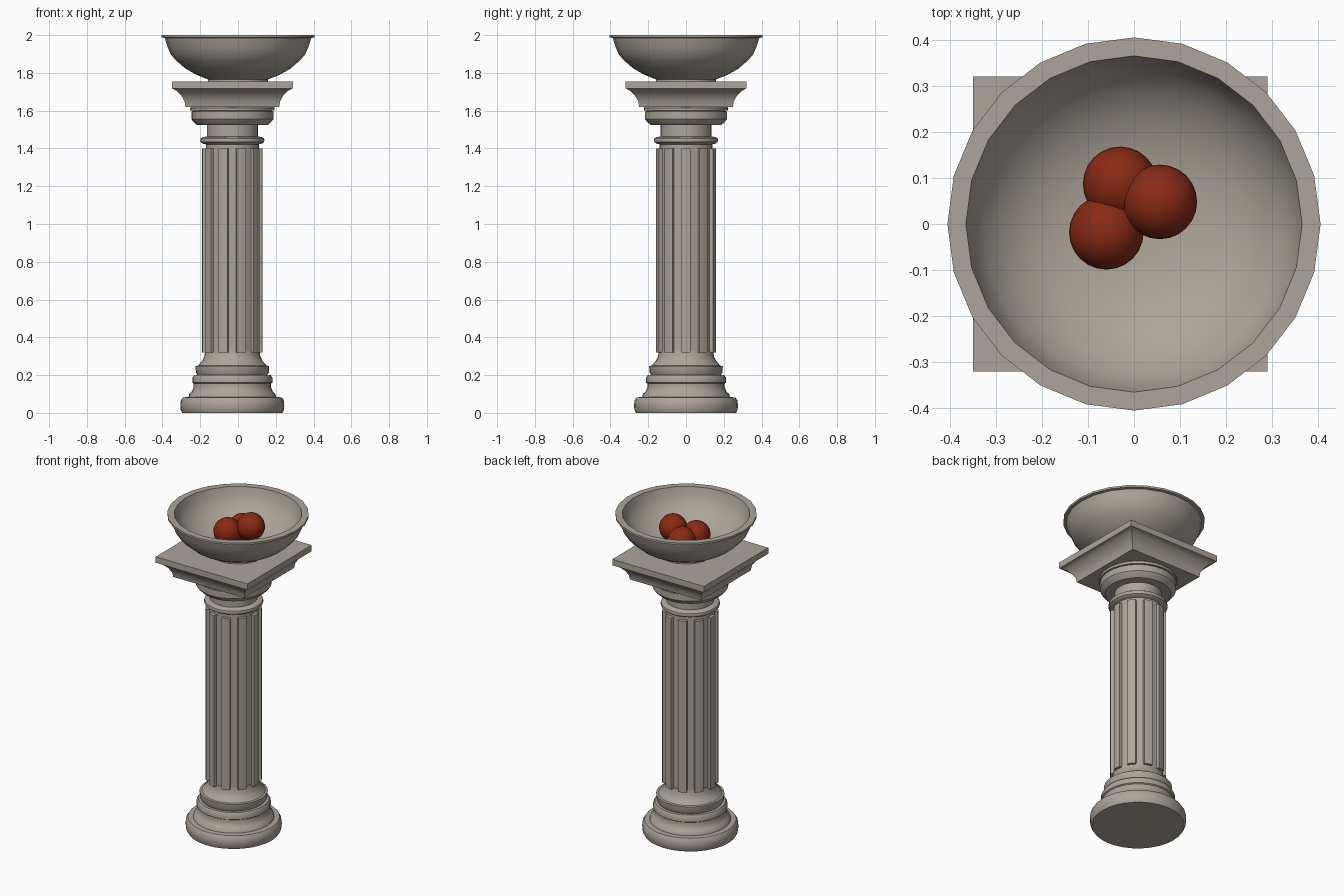
import bpy, bmesh, math
from mathutils import Matrix

if "Cube" in bpy.data.objects:
    bpy.data.objects.remove(bpy.data.objects["Cube"])

CX = -0.03  # column axis sits slightly left of the bowl axis


def material(name, rgb):
    m = bpy.data.materials.new(name)
    m.diffuse_color = (*rgb, 1)
    m.use_nodes = True
    m.node_tree.nodes["Principled BSDF"].inputs["Base Color"].default_value = m.diffuse_color
    return m


stone = material("warm grey stone", (0.42, 0.375, 0.325))
red = material("deep red", (0.25, 0.022, 0.007))


def finish(name, bm, mat, loc=(0, 0, 0), angle=35):
    bmesh.ops.recalc_face_normals(bm, faces=bm.faces)
    me = bpy.data.meshes.new(name)
    bm.to_mesh(me)
    bm.free()
    me.materials.append(mat)
    me.shade_smooth()
    me.set_sharp_from_angle(angle=math.radians(angle))
    ob = bpy.data.objects.new(name, me)
    ob.location = loc
    bpy.context.collection.objects.link(ob)
    return ob


def loft(rings):
    """Skin a list of equal-length point rings and cap both ends."""
    bm = bmesh.new()
    vs = [[bm.verts.new(p) for p in ring] for ring in rings]
    n = len(vs[0])
    for a, b in zip(vs, vs[1:]):
        for i in range(n):
            j = (i + 1) % n
            bm.faces.new((a[i], a[j], b[j], b[i]))
    bm.faces.new(vs[0][::-1])
    bm.faces.new(vs[-1])
    return bm


def circle(r, z, n):
    return [(r * math.cos(math.tau * i / n), r * math.sin(math.tau * i / n), z) for i in range(n)]


def turned(name, profile, n, loc=(CX, 0, 0)):
    return finish(name, loft([circle(r, z, n) for r, z in profile]), stone, loc)


# Round moulded base
turned("column_base", [
    (0.265, 0), (0.273, 0.015), (0.275, 0.04), (0.273, 0.065), (0.262, 0.082), (0.232, 0.084),
    (0.228, 0.10), (0.215, 0.112), (0.205, 0.135), (0.205, 0.155), (0.212, 0.16), (0.212, 0.185),
    (0.203, 0.20), (0.185, 0.20), (0.193, 0.215), (0.195, 0.248), (0.182, 0.25), (0.16, 0.275),
    (0.148, 0.30), (0.144, 0.33)], 32)

# Fluted shaft: ten raised ribs separated by shallow grooves
section = []
for k in range(10):
    for deg, r in ((-9, 0.16), (0, 0.161), (9, 0.16), (10, 0.142), (18, 0.139), (26, 0.142)):
        a = math.radians(36 * k + deg)
        section.append((r * math.cos(a), r * math.sin(a)))
finish("fluted_shaft", loft([[(x, y, z) for x, y in section] for z in (0.32, 1.40)]), stone, (CX, 0, 0))

# Neck ring, neck and round capital
turned("column_capital", [
    (0.14, 1.39), (0.14, 1.422), (0.155, 1.425), (0.167, 1.433), (0.17, 1.443), (0.167, 1.453),
    (0.155, 1.461), (0.135, 1.463), (0.135, 1.525), (0.188, 1.525), (0.205, 1.54), (0.217, 1.555),
    (0.217, 1.595), (0.205, 1.60), (0.223, 1.60), (0.223, 1.615), (0.21, 1.625)], 32)

# Square top slab with a curved underside
slab = []
for h, z in ((0.248, 1.62), (0.253, 1.65), (0.27, 1.68), (0.295, 1.705), (0.318, 1.717), (0.32, 1.717), (0.32, 1.755)):
    slab.append([(-h, -h, z), (h, -h, z), (h, h, z), (-h, h, z)])
finish("square_slab", loft(slab), stone, (CX, 0, 0))

# Bowl: outside wall, rim, then inside wall down to the floor
turned("bowl", [
    (0.16, 1.75), (0.16, 1.766), (0.22, 1.79), (0.28, 1.824), (0.33, 1.868), (0.357, 1.90),
    (0.376, 1.945), (0.388, 1.985), (0.405, 1.988), (0.405, 2.0), (0.365, 2.0), (0.352, 1.95),
    (0.33, 1.91), (0.29, 1.865), (0.23, 1.825), (0.15, 1.798), (0.06, 1.788), (0.01, 1.787)],
    24, (0, 0, 0))

# Red balls resting in the bowl
for i, c in enumerate([(-0.03, 0.087, 1.872), (0.056, 0.048, 1.915), (-0.06, -0.018, 1.878)]):
    bm = bmesh.new()
    bmesh.ops.create_uvsphere(bm, u_segments=24, v_segments=16, radius=0.081)
    finish(f"ball_{i + 1}", bm, red, c)
